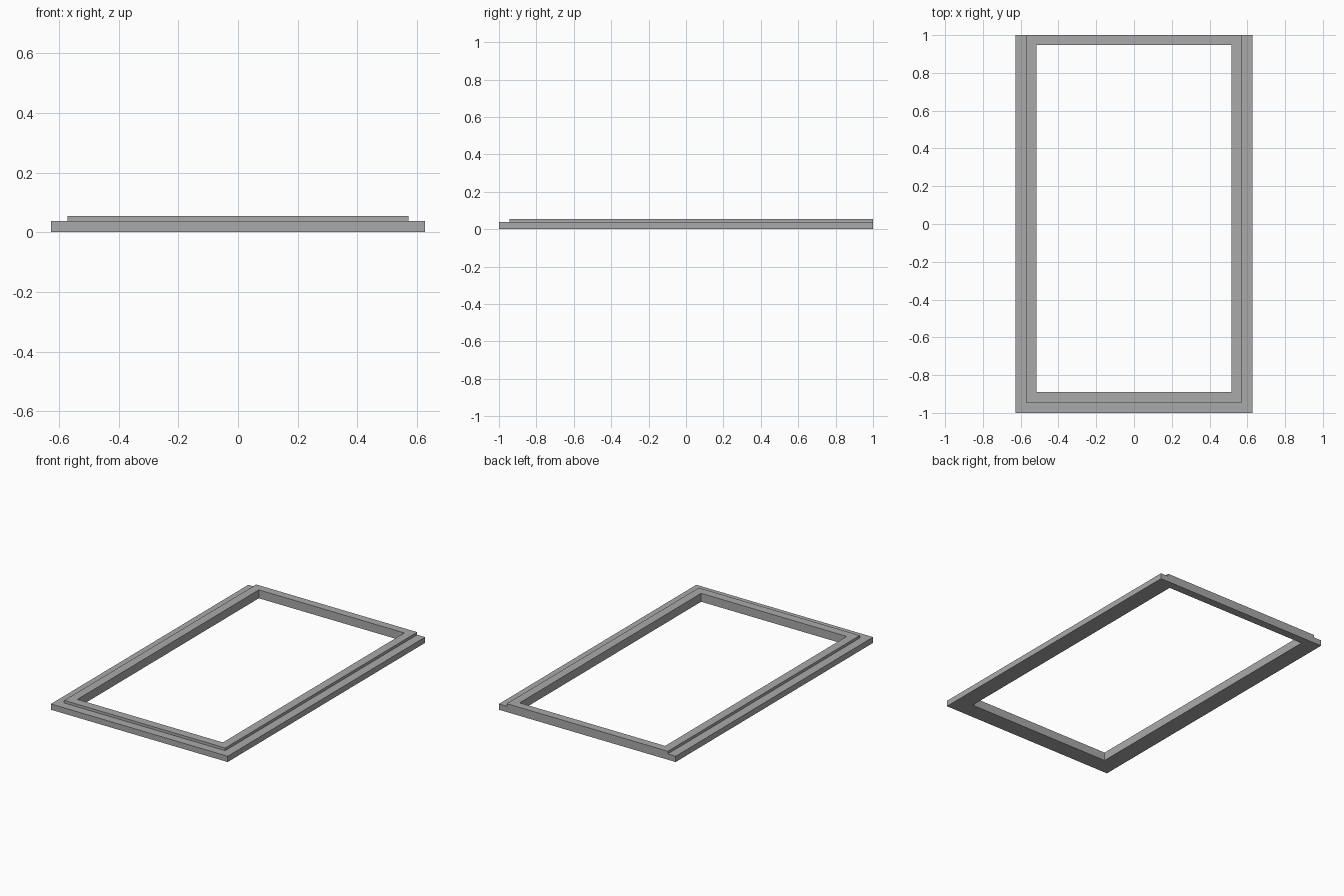
import bpy
import bmesh

if "Cube" in bpy.data.objects:
    bpy.data.objects.remove(bpy.data.objects["Cube"])

grey = bpy.data.materials.new("grey")
grey.diffuse_color = (0.4, 0.4, 0.4, 1)
grey.use_nodes = True
grey.node_tree.nodes["Principled BSDF"].inputs["Base Color"].default_value = grey.diffuse_color

# Stepped cross-section, each ring: half width, front y, back y, height
BASE, LIP = 0.037, 0.054
rings = [
    (0.516, -0.89, 0.948, 0),       # opening, underside
    (0.627, -1.0, 1.0, 0),          # outer edge, underside
    (0.627, -1.0, 1.0, BASE),       # outer edge, top
    (0.571, -0.945, 1.0, BASE),     # foot of raised lip
    (0.571, -0.945, 1.0, LIP),      # outer edge of raised lip
    (0.516, -0.89, 0.948, LIP),     # opening, top
]

bm = bmesh.new()
loops = [[bm.verts.new((x, y, z)) for x, y in
          ((-w, front), (w, front), (w, back), (-w, back))]
         for w, front, back, z in rings]

# Bridge the rings; side 2 is the flush back, closed separately
for i, lower in enumerate(loops):
    upper = loops[(i + 1) % len(loops)]
    for side in range(4):
        if side == 2 and i in (1, 2, 3):
            continue
        n = (side + 1) % 4
        bm.faces.new((lower[side], lower[n], upper[n], upper[side]))

# Flush back face, following the stepped outline
bm.faces.new([loops[i][2] for i in (1, 2, 3, 4)] +
             [loops[i][3] for i in (4, 3, 2, 1)])
bmesh.ops.recalc_face_normals(bm, faces=bm.faces)

mesh = bpy.data.meshes.new("stepped_frame")
bm.to_mesh(mesh)
bm.free()
mesh.materials.append(grey)
bpy.context.collection.objects.link(bpy.data.objects.new("stepped_frame", mesh))
